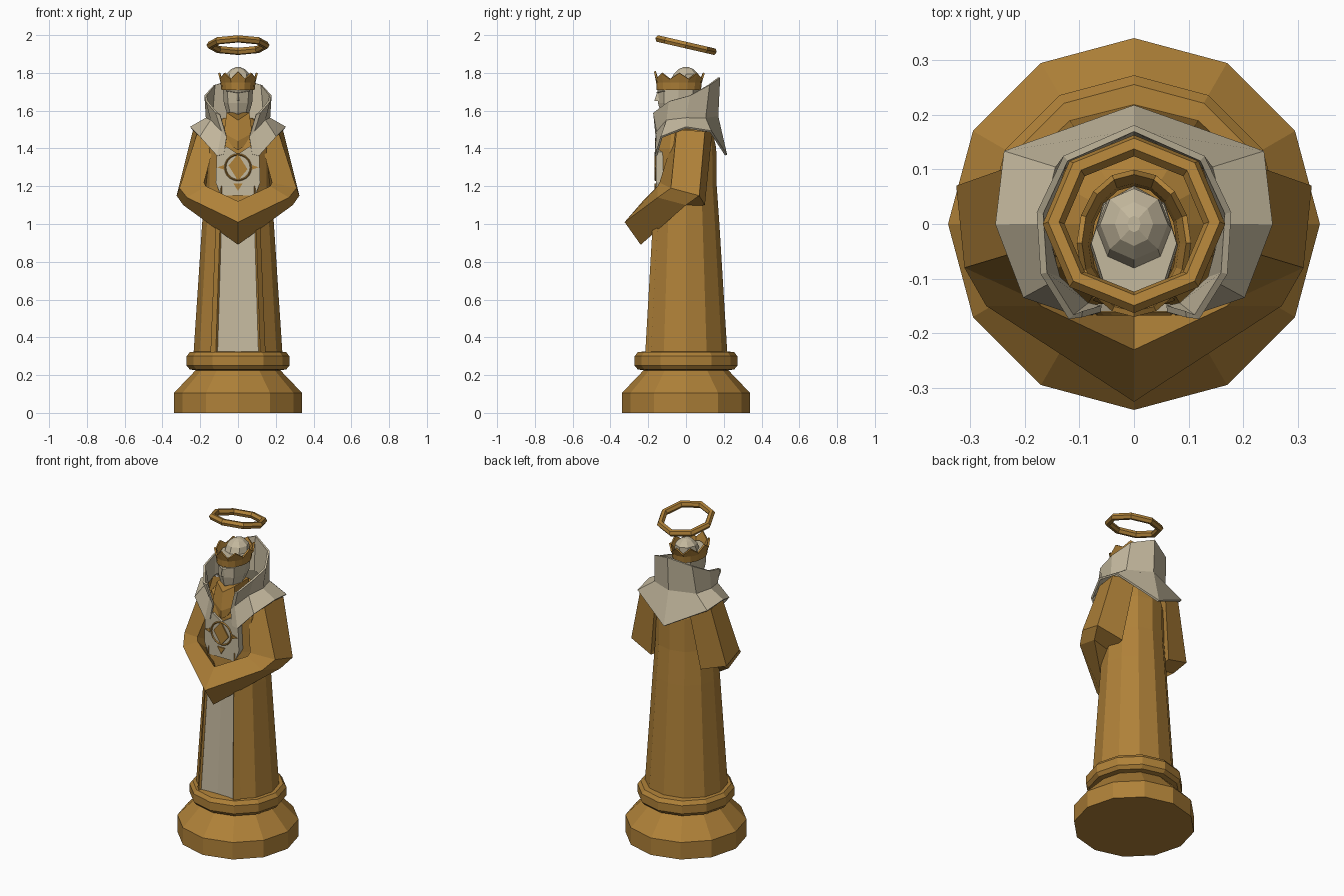
import bpy, bmesh
from math import sin, cos, pi, radians

if "Cube" in bpy.data.objects:
    bpy.data.objects.remove(bpy.data.objects["Cube"])


def material(name, color):
    m = bpy.data.materials.new(name)
    m.diffuse_color = (*color, 1)
    m.use_nodes = True
    m.node_tree.nodes["Principled BSDF"].inputs["Base Color"].default_value = m.diffuse_color
    return m


GOLD = material("gold", (0.43, 0.22, 0.04))
CREAM = material("cream", (0.55, 0.48, 0.34))


def loft(name, rings, mat, cyclic=True, caps=True, mirror=False, thick=0):
    """Skin a list of equally long point rows with flat faces."""
    bm = bmesh.new()
    rows = [[bm.verts.new(p) for p in r] for r in rings]
    n = len(rows[0])
    for a, b in zip(rows, rows[1:]):
        for i in range(n if cyclic else n - 1):
            j = (i + 1) % n
            bm.faces.new((a[i], a[j], b[j], b[i]))
    if caps:
        bm.faces.new(rows[0][::-1])
        bm.faces.new(rows[-1])
    bmesh.ops.recalc_face_normals(bm, faces=bm.faces)
    me = bpy.data.meshes.new(name)
    bm.to_mesh(me)
    bm.free()
    ob = bpy.data.objects.new(name, me)
    bpy.context.collection.objects.link(ob)
    me.materials.append(mat)
    if mirror:
        mod = ob.modifiers.new("mirror", 'MIRROR')
        mod.use_clip = True
    if thick:
        mod = ob.modifiers.new("thickness", 'SOLIDIFY')
        mod.thickness, mod.offset = thick, 0
    return ob


def ring(n, rx, ry, z, cy=0):
    """Horizontal ring whose first point faces the front."""
    return [(rx * sin(2 * pi * i / n), cy - ry * cos(2 * pi * i / n), z) for i in range(n)]


def lathe(name, profile, mat, n=12):
    return loft(name, [ring(n, r, r, z) for r, z in profile], mat)


def plate(name, pts, y0, y1, mat):
    """Upright plate: an x/z outline pushed along y."""
    return loft(name, [[(x, y, z) for x, z in pts] for y in (y0, y1)], mat)


def torus(name, loc, rot, major, minor, seg, sub, mat):
    bpy.ops.mesh.primitive_torus_add(location=loc, rotation=rot, major_radius=major,
                                     minor_radius=minor, major_segments=seg, minor_segments=sub)
    ob = bpy.context.object
    ob.name = name
    ob.data.materials.append(mat)


# Pedestal and its moulding
lathe("pedestal", [(0.34, 0), (0.34, 0.105), (0.225, 0.225), (0.225, 0.25)], GOLD)
lathe("pedestal_ring", [(0.22, 0.225), (0.255, 0.23), (0.272, 0.25), (0.272, 0.30),
                        (0.255, 0.322), (0.22, 0.325)], GOLD)

# Robe with flattened front panel in the lighter colour
robe_rings = []
for r, z in [(0.235, 0.32), (0.19, 1.0), (0.175, 1.2), (0.172, 1.4), (0.15, 1.5), (0.08, 1.56)]:
    pts = [(x, y if y < 0 else y * 0.93, z) for x, y, z in ring(12, r, r, z)]
    pts[0] = (0, -r * cos(pi / 6) + 0.004, z)
    robe_rings.append(pts)
robe = loft("robe", robe_rings, GOLD)
robe.data.materials.append(CREAM)
for f in robe.data.polygons:
    if f.center.y < -0.13 and abs(f.center.x) < 0.07 and f.center.z < 1.1:
        f.material_index = 1
# Robe edges beside the panel
loft("robe_edge", [[(r * .46, -r * .866 - .002, z), (r * .5, -r * .866 - .012, z),
                    (r * .62, -r * .79, z), (r * .5, -r * .8, z)]
                   for r, z in [(0.235, 0.32), (0.19, 1.0), (0.175, 1.2)]], GOLD, mirror=True)

# Wide sleeves joined in front
loft("sleeves", [
    [(.11, -.06, 1.48), (.21, -.05, 1.50), (.24, .10, 1.49), (.11, .14, 1.50)],
    [(.18, -.14, 1.22), (.31, -.08, 1.19), (.325, .07, 1.15), (.17, .10, 1.10)],
    [(.17, -.15, 1.20), (.27, -.15, 1.14), (.29, .00, 1.10), (.15, -.03, 1.09)],
    [(0, -.23, 1.12), (0, -.325, 1.01), (0, -.24, .89), (0, -.17, .98)]],
    GOLD, caps=False, mirror=True)

# Chest plaque and emblem
plate("chest_plaque", [(-.09, 1.15), (.09, 1.15), (.118, 1.22), (.112, 1.38), (.06, 1.41),
                       (0, 1.37), (-.06, 1.41), (-.112, 1.38), (-.118, 1.22)], -.10, -.160, CREAM)
plate("emblem_diamond", [(0, 1.23), (.05, 1.29), (0, 1.37), (-.05, 1.31)], -.15, -.167, GOLD)
torus("emblem_ring", (0, -.162, 1.30), (pi / 2, 0, 0), .068, .005, 20, 4, GOLD)
for i, (x, z, dx, dz) in enumerate([(0, 1.215, 0, -.04), (.075, 1.30, .035, 0),
                                    (-.075, 1.30, -.035, 0)]):
    w = .025 if dz else .01
    h = 0 if dz else .012
    plate("emblem_point_%d" % i, [(x - w * (dz != 0), z - h), (x + dx, z + dz),
                                  (x + w * (dz != 0), z + h)], -.15, -.167, GOLD)

# Throat piece and neck
loft("throat", [
    [(0, -.165, 1.39), (.03, -.15, 1.41), (.03, -.06, 1.41), (-.03, -.06, 1.41), (-.03, -.15, 1.41)],
    [(0, -.165, 1.44), (.075, -.14, 1.48), (.07, 0, 1.48), (-.07, 0, 1.48), (-.075, -.14, 1.48)],
    [(0, -.15, 1.55), (.06, -.12, 1.59), (.06, .02, 1.59), (-.06, .02, 1.59), (-.06, -.12, 1.59)]],
    GOLD)

# Mantle over the shoulders rising into a standing collar
loft("mantle_collar", [
    [(.075, -.16, 1.37), (.11, -.16, 1.36), (.20, -.13, 1.46), (.25, 0, 1.51), (.235, .13, 1.49),
     (0, .212, 1.365)],
    [(.06, -.155, 1.46), (.085, -.15, 1.49), (.14, -.10, 1.55), (.165, 0, 1.56), (.14, .10, 1.56),
     (0, .165, 1.57)],
    [(.095, -.165, 1.58), (.115, -.17, 1.59), (.165, -.09, 1.65), (.172, .02, 1.68),
     (.125, .12, 1.735), (0, .175, 1.775)]],
    CREAM, cyclic=False, caps=False, mirror=True, thick=.012)

# Head, brow, nose and hair
loft("head", [ring(8, rx, ry, z, cy) for rx, ry, z, cy in [
    (.03, .05, 1.55, -.06), (.06, .085, 1.59, -.05), (.075, .108, 1.64, -.04),
    (.08, .11, 1.72, -.04), (.078, .10, 1.76, -.035)]], CREAM)
loft("nose", [[(-.008, -.14, 1.70), (0, -.152, 1.70), (.008, -.14, 1.70)],
              [(-.016, -.13, 1.65), (0, -.168, 1.65), (.016, -.13, 1.65)]], CREAM)
loft("brow", [[(0, -.14, 1.69), (0, -.157, 1.695), (0, -.14, 1.715)],
              [(.06, -.10, 1.70), (.062, -.118, 1.705), (.06, -.10, 1.72)]],
     CREAM, mirror=True)
loft("hair", [ring(8, rx, ry, z, cy) for rx, ry, z, cy in [
    (.07, .075, 1.75, -.01), (.062, .065, 1.795, 0), (.035, .04, 1.82, 0),
    (.012, .015, 1.83, 0)]], CREAM)

# Pointed crown
tips = [(x, y, 1.80 + (.008 if i == 0 else 0) if i % 2 == 0 else 1.768)
        for i, (x, y, z) in enumerate(ring(16, .1, .13, 0, -.035))]
loft("crown", [ring(16, .083, .112, 1.71, -.038), ring(16, .088, .116, 1.75, -.037), tips],
     GOLD, caps=False, thick=.01)

# Floating halo, raised at the front
torus("halo", (0, 0, 1.947), (radians(-13), 0, 0), .147, .02, 8, 6, GOLD)
